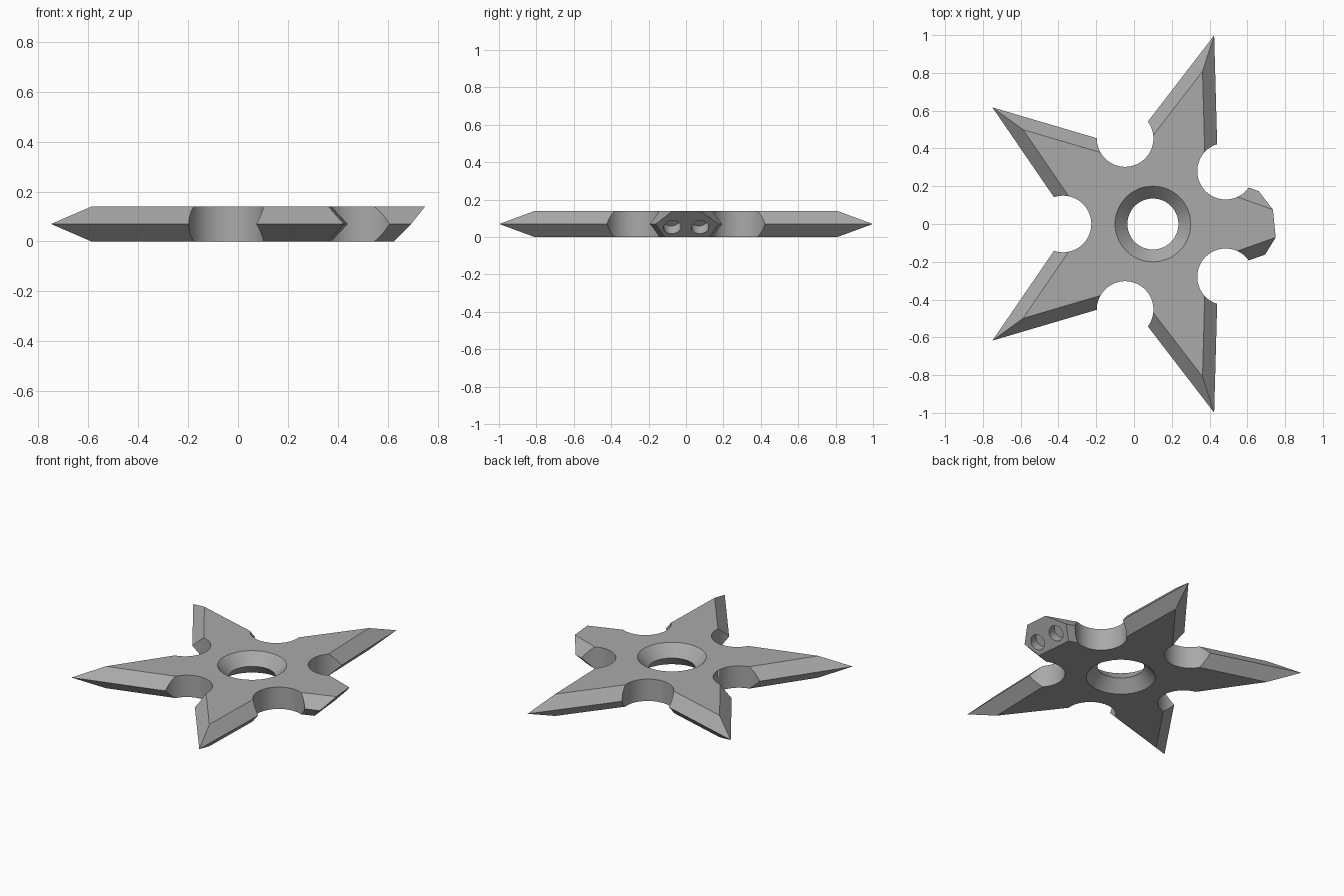
import bpy, bmesh
from math import sin, cos, pi, radians
from mathutils import Vector, Matrix

if "Cube" in bpy.data.objects:
    bpy.data.objects.remove(bpy.data.objects["Cube"])

HUB = 0.10          # x of the hub axis
H = 0.14            # thickness
MID = H / 2

steel = bpy.data.materials.new("grey steel")
steel.use_nodes = True
GREY = (0.40, 0.40, 0.40, 1)
steel.diffuse_color = GREY
steel.node_tree.nodes["Principled BSDF"].inputs["Base Color"].default_value = GREY


def loft(name, rings, matrix=Matrix()):
    """Closed solid through rings of equally many points."""
    bm = bmesh.new()
    loops = [[bm.verts.new(matrix @ Vector(p)) for p in ring] for ring in rings]
    n = len(loops[0])
    for a, b in zip(loops, loops[1:]):
        for i in range(n):
            j = (i + 1) % n
            bm.faces.new((a[i], a[j], b[j], b[i]))
    bm.faces.new(loops[0][::-1])
    bm.faces.new(loops[-1])
    bmesh.ops.recalc_face_normals(bm, faces=bm.faces)
    mesh = bpy.data.meshes.new(name)
    bm.to_mesh(mesh)
    bm.free()
    mesh.materials.append(steel)
    obj = bpy.data.objects.new(name, mesh)
    bpy.context.collection.objects.link(obj)
    return obj


def circle(r, z, n=64):
    return [(r * cos(2 * pi * i / n), r * sin(2 * pi * i / n), z) for i in range(n)]


def star(tip, z):
    radii = (tip, tip * 0.406)
    return [(radii[i % 2] * cos(i * pi / 5), radii[i % 2] * sin(i * pi / 5), z)
            for i in range(10)]


# Five-pointed blade, sharpened to an edge at half height
hub = Matrix.Translation((HUB, 0, 0))
blade = loft("throwing_star", [star(0.85, 0), star(1.05, MID), star(0.85, H)], hub)

# Slanted blunt end on the +x arm
end_point = Vector((0.678, 0, MID))
end_normal = Vector((1, 0.1, -0.93)).normalized()
bm = bmesh.new()
bm.from_mesh(blade.data)
cut = bmesh.ops.bisect_plane(bm, geom=bm.verts[:] + bm.edges[:] + bm.faces[:],
                             plane_co=end_point, plane_no=end_normal, clear_outer=True)
rim = [e for e in cut["geom_cut"] if isinstance(e, bmesh.types.BMEdge)]
bmesh.ops.contextual_create(bm, geom=rim)
bmesh.ops.recalc_face_normals(bm, faces=bm.faces)
bm.to_mesh(blade.data)
bm.free()

# Countersunk centre hole, narrowest at half height
cutters = [loft("centre_hole_cutter",
                [circle(r, z) for r, z in ((0.219, -0.02), (0.135, MID), (0.219, H + 0.02))],
                hub)]

# Round notches between the arms
for i in range(5):
    a = radians(36 + 72 * i)
    place = Matrix.Translation((HUB + 0.476 * cos(a), 0.476 * sin(a), 0))
    cutters.append(loft("notch_cutter", [circle(0.15, -0.05), circle(0.15, H + 0.05)], place))

# Two blind holes in the slanted end
turn = end_normal.to_track_quat("Z", "Y").to_matrix().to_4x4()
for y in (-0.073, 0.075):
    z = 0.053
    x = end_point.x + 0.93 * (z - MID) - 0.1 * y
    cutters.append(loft("end_hole_cutter", [circle(0.047, -0.06, 32), circle(0.047, 0.06, 32)],
                        Matrix.Translation((x, y, z)) @ turn))

bpy.ops.object.select_all(action="DESELECT")
blade.select_set(True)
bpy.context.view_layer.objects.active = blade
for cutter in cutters:
    mod = blade.modifiers.new("cut", "BOOLEAN")
    mod.operation = "DIFFERENCE"
    mod.solver = "EXACT"
    mod.object = cutter
    bpy.ops.object.modifier_apply(modifier=mod.name)
    bpy.data.objects.remove(cutter)

bpy.ops.object.shade_smooth_by_angle(angle=radians(20))
